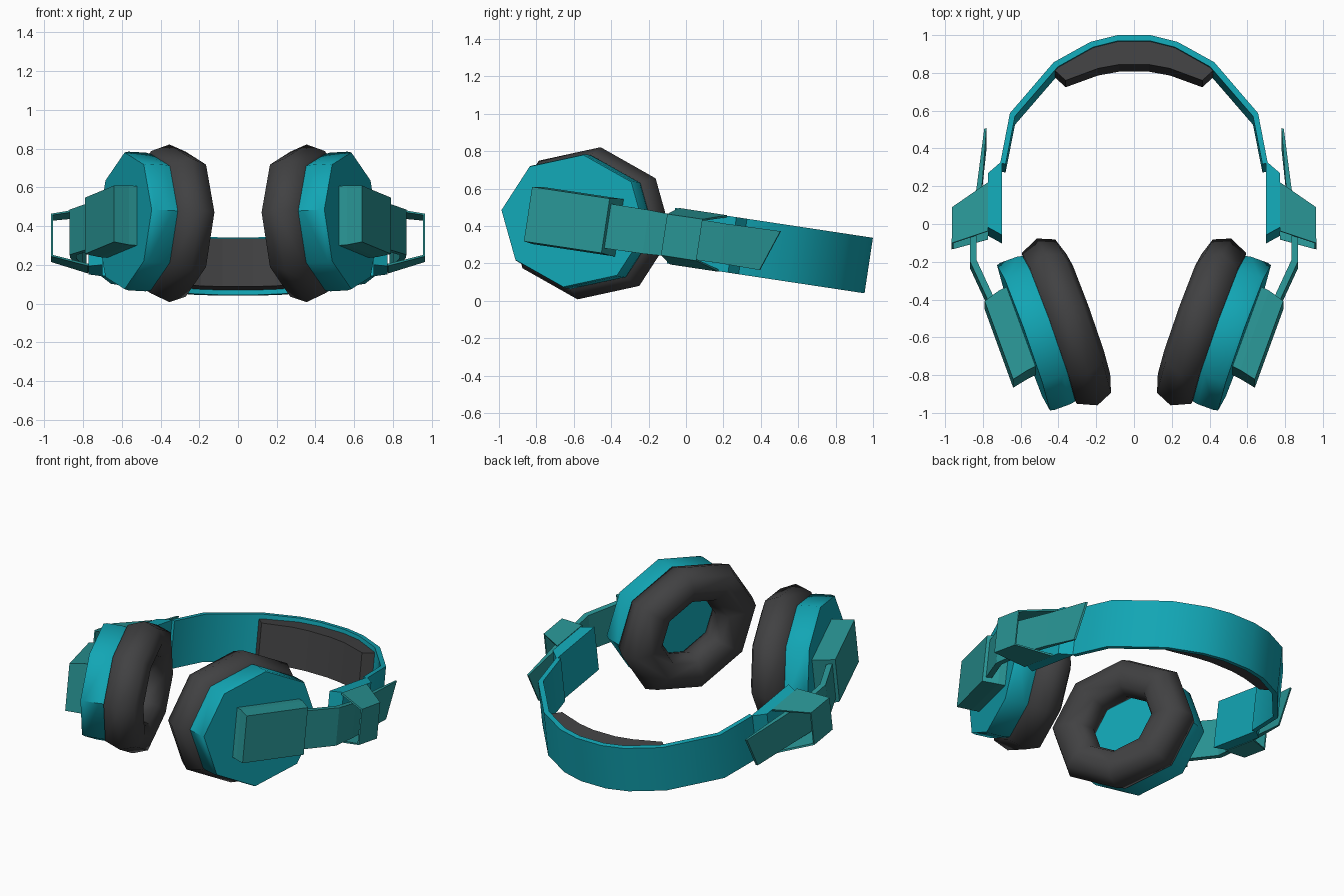
import bpy, bmesh, math
from mathutils import Matrix

if "Cube" in bpy.data.objects:
    bpy.data.objects.remove(bpy.data.objects["Cube"])

# Whole model is tilted about x: local v runs along the headband, w across it
TILT = Matrix(((1, 0, 0, 0), (0, 1, .15, 0), (0, -.151, .989, .336), (0, 0, 0, 1)))


def material(name, rgb):
    m = bpy.data.materials.new(name)
    m.diffuse_color = (*rgb, 1)
    m.use_nodes = True
    m.node_tree.nodes["Principled BSDF"].inputs["Base Color"].default_value = m.diffuse_color
    return m


TEAL = material("teal", (.006, .38, .46))
PALE = material("pale_teal", (.022, .30, .30))
DARK = material("dark_grey", (.053, .053, .055))


def build(name, verts, faces, mat, mirror=True, smooth=None, solid=0):
    bm = bmesh.new()
    vs = [bm.verts.new(TILT @ Matrix.Translation(v).translation) for v in verts]
    for f in faces:
        bm.faces.new([vs[i] for i in f])
    bmesh.ops.recalc_face_normals(bm, faces=bm.faces)
    me = bpy.data.meshes.new(name)
    bm.to_mesh(me)
    bm.free()
    me.materials.append(mat)
    ob = bpy.data.objects.new(name, me)
    bpy.context.collection.objects.link(ob)
    if smooth:
        bpy.context.view_layer.objects.active = ob
        ob.select_set(True)
        bpy.ops.object.shade_smooth_by_angle(angle=math.radians(smooth))
        ob.select_set(False)
    if solid:
        s = ob.modifiers.new("wall", 'SOLIDIFY')
        s.thickness = solid
        s.offset = 0
    if mirror:
        ob.modifiers.new("mirror", 'MIRROR')
    return ob


def loft(name, rings, mat, loop=False, **kw):
    """Skin a list of equal-length rings; cap the ends unless it loops."""
    n, m = len(rings[0]), len(rings)
    faces = [(i * n + j, i * n + (j + 1) % n,
              (i + 1) % m * n + (j + 1) % n, (i + 1) % m * n + j)
             for i in range(m if loop else m - 1) for j in range(n)]
    if not loop:
        faces += [range(n), range((m - 1) * n, m * n)]
    return build(name, [p for r in rings for p in r], faces, mat, **kw)


def strip(name, outer, inner, h, mat, **kw):
    """Bar following two top-view edges, h = half height at each station."""
    rings = [[(*a, k), (*b, k), (*b, -k), (*a, -k)] for a, b, k in zip(outer, inner, h)]
    return loft(name, rings, mat, **kw)


def both(pts):
    return [(-x, y) for x, y in pts[::-1]] + pts


# Headband
outer = [(.09, .977), (.23, .942), (.425, .834), (.657, .564), (.708, .30)]
inner = [(.086, .947), (.217, .914), (.403, .81), (.63, .548), (.68, .295)]
strip("headband", both(outer), both(inner), [.15] * 10, TEAL, mirror=False, smooth=35)

# Cushion under the crown of the band
strip("headband_cushion", both([(.088, .95), (.22, .917), (.43, .805)]),
      both([(.08, .825), (.19, .805), (.362, .742)]),
      [.12, .125, .125, .125, .125, .12], DARK, mirror=False)

# Thick ends of the band
end = [(.70, .31), (.773, .247), (.773, -.04), (.70, -.08)]
loft("band_end", [[(x, y, w) for x, y in end] for w in (-.15, .15)], TEAL)

# Open sleeve the sliding arm passes through
sleeve = [(x, y, w) for x, f, b, h in ((.773, -.06, .197, .147), (.96, -.117, .072, .108))
          for w in (h, -h) for y in (f, b)]
build("slider_sleeve", sleeve, [(0, 1, 5, 4), (4, 5, 7, 6), (6, 7, 3, 2)], PALE, solid=.012)

# Sliding arm with slanted tip
mid = [(.787, .45), (.817, .2), (.85, -.04), (.852, -.21), (.75, -.43)]
half = [.006, .014, .016, .017, .017]
arm = strip("sliding_arm", [(x + t, y - .3 * t) for (x, y), t in zip(mid, half)],
            [(x - t, y + .3 * t) for (x, y), t in zip(mid, half)],
            [.105, .107, .11, .118, .12], PALE)
for i in range(4):
    arm.data.vertices[i].co.y += .04 if i < 2 else -.04

# Ear cup frame: s along the cup, w up, n outward along its axis
A = math.radians(20)
CA, SA = math.cos(A), math.sin(A)
SC = -.366


def cup(s, w, n):
    return (n * CA + (SC + s) * SA, -n * SA + (SC + s) * CA, w)


def octagon(rs, rw, n):
    return [cup(rs * math.cos(k * math.pi / 4), rw * math.sin(k * math.pi / 4), n)
            for k in range(8)]


# Ear cup shell
loft("ear_cup", [octagon(.415 * k, .362 * k, n) for k, n in
                 ((.97, .585), (1, .64), (1, .735), (.985, .756))], TEAL, smooth=50)

# Ring cushion: eight-sided ring with a rounded section
section = [(.133, 0), (.088, .1), (0, .115), (-.09, .09),
           (-.133, 0), (-.095, -.085), (0, -.12), (.095, -.09)]
loft("ear_cushion", [octagon(.337 + d, (.337 + d) * .875, .51 + n) for d, n in section],
     DARK, loop=True, smooth=60)

# Plate joining the arm to the cup
plate = []
for s0, s1, h, n in ((-.185, .262, .155, .75), (-.19, .258, .155, .80), (-.209, .232, .147, .89)):
    plate.append([cup(s, w, n) for s, w in ((s0, -h), (s1, -h), (s1, h), (s0, h))])
loft("cup_plate", plate, PALE)
